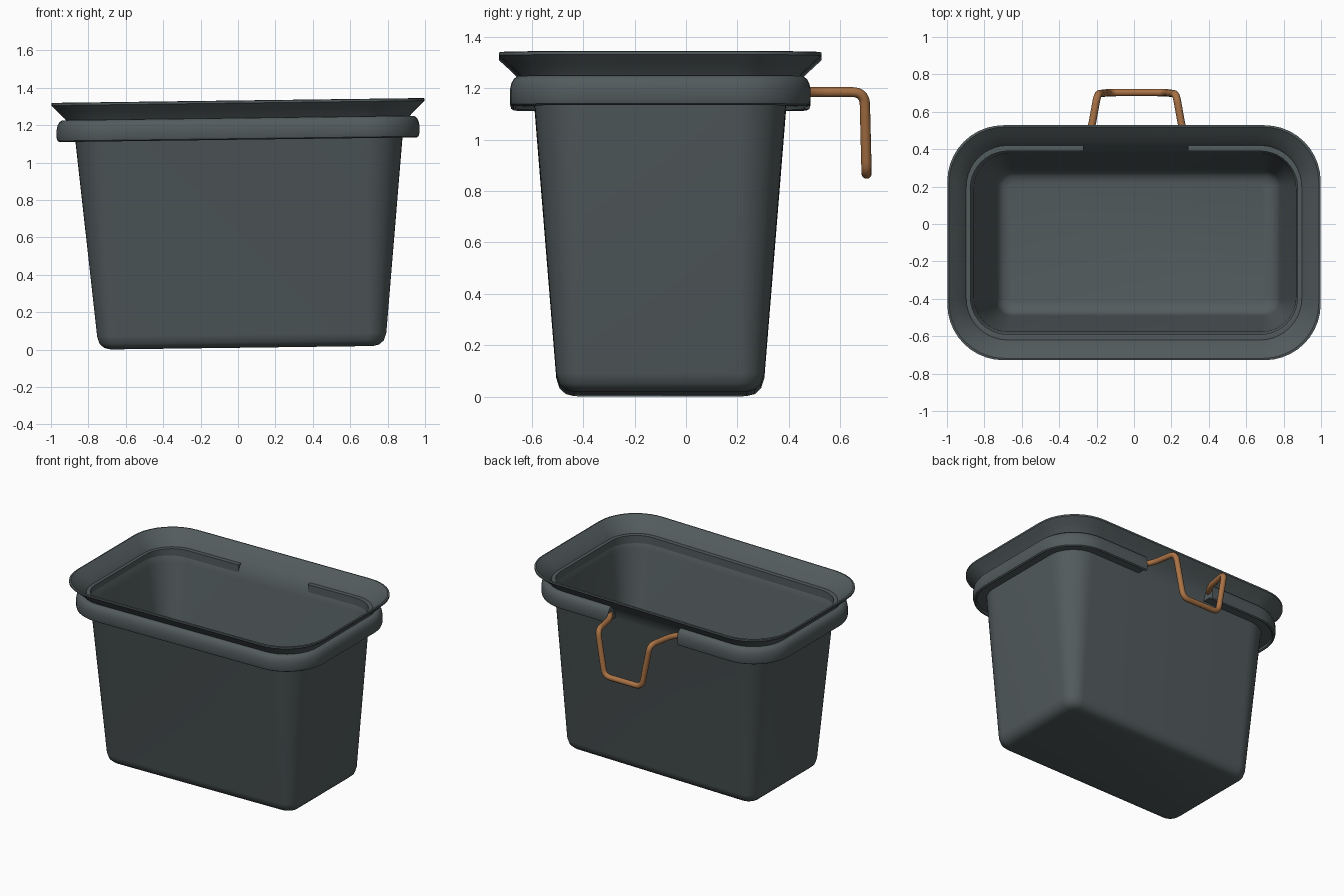
import bpy, bmesh, math
from mathutils import Vector

cube = bpy.data.objects.get("Cube")
if cube:
    bpy.data.objects.remove(cube)

CENTRE_Y = -0.1
TILT = 0.013


def material(name, colour):
    mat = bpy.data.materials.new(name)
    mat.use_nodes = True
    mat.diffuse_color = colour
    bsdf = mat.node_tree.nodes["Principled BSDF"]
    bsdf.inputs["Base Color"].default_value = colour
    bsdf.inputs["Roughness"].default_value = 0.6
    return mat


slate = material("dark slate", (0.085, 0.105, 0.11, 1))
copper = material("copper brown", (0.40, 0.17, 0.06, 1))


def outline(hx, hy, r, z, cx=0.0, gap=(0.0, 0.0)):
    """Rounded rectangle running from the back edge once around the tub."""
    pts = [(gap[1], hy)]
    for sx, sy, start in ((1, 1, 90), (1, -1, 0), (-1, -1, -90), (-1, 1, -180)):
        for i in range(11):
            a = math.radians(start - 9 * i)
            pts.append((sx * (hx - r) + r * math.cos(a),
                        sy * (hy - r) + r * math.sin(a)))
    pts.append((gap[0], hy))
    return [Vector((x + cx, y + CENTRE_Y, z + TILT * x)) for x, y in pts]


def loft(name, rings, around, caps):
    """Skin neighbouring rings; 'around' joins the last ring to the first."""
    bm = bmesh.new()
    rows = [[bm.verts.new(p) for p in ring] for ring in rings]
    pairs = list(zip(rows, rows[1:]))
    if around:
        pairs.append((rows[-1], rows[0]))
    for a, b in pairs:
        for i in range(len(a) - 1):
            bm.faces.new((a[i], a[i + 1], b[i + 1], b[i]))
    for cap in caps(rows):
        bm.faces.new(cap)
    bmesh.ops.remove_doubles(bm, verts=bm.verts, dist=0.0001)
    bmesh.ops.recalc_face_normals(bm, faces=bm.faces)
    mesh = bpy.data.meshes.new(name)
    bm.to_mesh(mesh)
    bm.free()
    obj = bpy.data.objects.new(name, mesh)
    bpy.context.collection.objects.link(obj)
    return obj


def finish(obj, mat, angle=40):
    obj.data.materials.clear()
    obj.data.materials.append(mat)
    bpy.ops.object.select_all(action='DESELECT')
    obj.select_set(True)
    bpy.context.view_layer.objects.active = obj
    bpy.ops.object.shade_smooth_by_angle(angle=math.radians(angle))


# Tub: outer wall up to the flared lip, then the inner wall down to the floor
wall = [  # half width, half depth, corner radius, height, x shift
    (0.70, 0.335, 0.04, 0.01, 0.02),
    (0.735, 0.368, 0.07, 0.018, 0.02),
    (0.76, 0.392, 0.09, 0.04, 0.02),
    (0.773, 0.405, 0.10, 0.08, 0.02),
    (0.875, 0.49, 0.20, 1.13, 0.005),
    (0.895, 0.515, 0.22, 1.20, 0),
    (0.925, 0.55, 0.25, 1.245, 0),
    (0.965, 0.592, 0.28, 1.285, 0),
    (0.998, 0.628, 0.30, 1.318, 0),
]
thickness = 0.014
inside = [(hx - thickness, hy - thickness, max(r - thickness, 0.03), z + 0.012, cx)
          for hx, hy, r, z, cx in reversed(wall[:-1])]
lip = [(0.998, 0.628, 0.30, 1.33, 0), (0.988, 0.618, 0.295, 1.332, 0)]
tub = loft("tub", [outline(*ring) for ring in wall + lip + inside], False,
           lambda rows: (rows[0][:-1], rows[-1][:-1]))
finish(tub, slate)

# Rim band: solid collar with a small drip edge, open at the back
section = [  # outward offset, height
    (0.0, 1.235), (0.065, 1.238), (0.08, 1.228), (0.09, 1.21), (0.095, 1.185),
    (0.095, 1.145), (0.09, 1.128), (0.08, 1.122), (0.072, 1.127), (0.068, 1.14),
    (0.0, 1.14),
]
band = loft("rim_band",
            [outline(0.875 + d, 0.49 + d, 0.2 + d, z, gap=(-0.27, 0.29))
             for d, z in section], True,
            lambda rows: ([r[0] for r in rows], [r[-1] for r in rows]))
finish(band, slate)


# Handle: bent wire leaving the band ends, dropping behind the tub
def round_corners(points, r):
    path = [points[0]]
    for a, b, c in zip(points, points[1:], points[2:]):
        p, q = b + (a - b).normalized() * r, b + (c - b).normalized() * r
        for i in range(9):
            t = i / 8
            path.append(p * (1 - t) ** 2 + b * 2 * t * (1 - t) + q * t ** 2)
    return path + [points[-1]]


half = [(0.29, 0.44, 1.185), (0.245, 0.50, 1.185), (0.21, 0.695, 1.185),
        (0.15, 0.703, 0.867)]
corners = [Vector((s * x + 0.015, y, z))
           for s, row in ((-1, half), (1, half[::-1])) for x, y, z in row]
path = round_corners(corners, 0.05)
curve = bpy.data.curves.new("wire_handle", 'CURVE')
curve.dimensions = '3D'
curve.bevel_depth = 0.02
curve.bevel_resolution = 3
curve.use_fill_caps = True
spline = curve.splines.new('POLY')
spline.points.add(len(path) - 1)
for point, co in zip(spline.points, path):
    point.co = (*co, 1)
handle = bpy.data.objects.new("wire_handle", curve)
bpy.context.collection.objects.link(handle)
bpy.ops.object.select_all(action='DESELECT')
handle.select_set(True)
bpy.context.view_layer.objects.active = handle
bpy.ops.object.convert(target='MESH')
finish(bpy.context.object, copper, 60)
